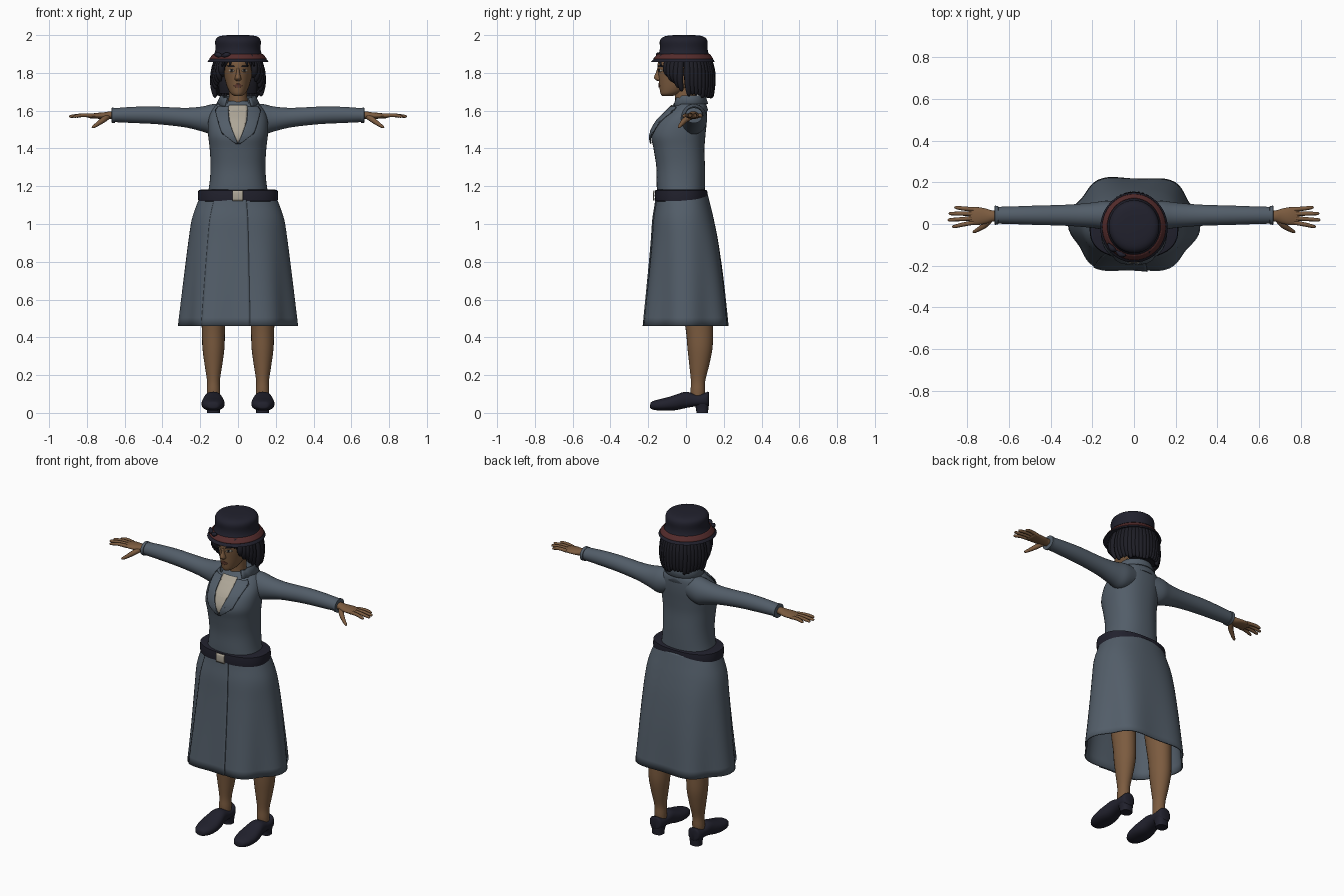
import bpy, bmesh, math, random
from mathutils import Vector

random.seed(4)
if "Cube" in bpy.data.objects:
    bpy.data.objects.remove(bpy.data.objects["Cube"])


def material(name, *rgb):
    m = bpy.data.materials.new(name)
    m.use_nodes = True
    m.diffuse_color = (*rgb, 1)
    m.node_tree.nodes["Principled BSDF"].inputs["Base Color"].default_value = (*rgb, 1)
    return m


WOOL = material("blue grey wool", .085, .11, .14)
NAVY = material("dark navy", .015, .015, .026)
SKIN = material("brown skin", .2, .105, .05)
HAIR = material("black hair", .012, .012, .018)
RED = material("dull red", .09, .025, .025)
CREAM = material("cream", .42, .38, .31)
LIP = material("lip brown", .12, .045, .03)


def make(name, mat, strips, closed=True, caps=True, solid=0, angle=50):
    """Skin one or more lists of rings into a single smooth object."""
    bm = bmesh.new()
    for rings in strips:
        vs = [[bm.verts.new(p) for p in r] for r in rings]
        n = len(vs[0])
        for a, b in zip(vs, vs[1:]):
            for i in range(n if closed else n - 1):
                j = (i + 1) % n
                bm.faces.new((a[i], a[j], b[j], b[i]))
        if closed and caps:
            bm.faces.new(vs[0])
            bm.faces.new(vs[-1])
    bmesh.ops.recalc_face_normals(bm, faces=bm.faces)
    me = bpy.data.meshes.new(name)
    bm.to_mesh(me)
    bm.free()
    me.materials.append(mat)
    ob = bpy.data.objects.new(name, me)
    bpy.context.collection.objects.link(ob)
    if solid:
        mod = ob.modifiers.new("thickness", "SOLIDIFY")
        mod.thickness, mod.offset = solid, 0
    bpy.ops.object.select_all(action="DESELECT")
    ob.select_set(True)
    bpy.context.view_layer.objects.active = ob
    bpy.ops.object.shade_smooth_by_angle(angle=math.radians(angle))
    return ob


def smooth(rows, k=4):
    """Spline through rows of numbers."""
    out = []
    for i in range(len(rows) - 1):
        p0, p1, p2, p3 = rows[max(i - 1, 0)], rows[i], rows[i + 1], rows[min(i + 2, len(rows) - 1)]
        for s in range(k):
            t = s / k
            out.append([b + t * (c - a) / 2 + t * t * (a - 2.5 * b + 2 * c - d / 2)
                        + t ** 3 * (1.5 * (b - c) + (d - a) / 2)
                        for a, b, c, d in zip(p0, p1, p2, p3)])
    return out + [list(rows[-1])]


AXES = {"z": lambda t, w, h: (w, h, t), "x": lambda t, w, h: (t, w, h), "y": lambda t, w, h: (w, t, h)}


def rings_of(rows, axis="z", shift=0, p=2, n=32, flip=1, wave=None):
    """Rows are (position, half width, low, high) along an axis."""
    out = []
    for t, w, lo, hi in rows:
        ring = []
        for i in range(n):
            a = math.tau * i / n
            c, s = math.cos(a), math.sin(a)
            k = 1 + (wave(t, a) if wave else 0)
            u = math.copysign(abs(c) ** (2 / p), c) * w * k
            v = math.copysign(abs(s) ** (2 / p), s) * (hi - lo) / 2 * k
            ring.append(AXES[axis](t * flip, shift + u, (lo + hi) / 2 + v))
        out.append(ring)
    return out


def loft(name, mat, rows, k=4, caps=True, solid=0, angle=50, **kw):
    return make(name, mat, [rings_of(smooth(rows, k), **kw)], caps=caps, solid=solid, angle=angle)


def tube(points, n=8, k=3):
    """Rings of a tapered tube; points are (x, y, z, radius)."""
    rows = smooth(points, k)
    out = []
    for i, (x, y, z, r) in enumerate(rows):
        d = Vector(rows[min(i + 1, len(rows) - 1)][:3]) - Vector(rows[max(i - 1, 0)][:3])
        u = d.orthogonal().normalized() if abs(d.z) < .001 else d.cross(Vector((.3, 1, .1))).normalized()
        v = d.cross(u).normalized()
        out.append([Vector((x, y, z)) + r * (u * math.cos(math.tau * j / n) + v * math.sin(math.tau * j / n))
                    for j in range(n)])
    return out


def front_y(rows, p, x, z):
    """Depth of the front of a loft at x and z."""
    rows = smooth(rows, 4)
    for a, b in zip(rows, rows[1:]):
        if a[0] <= z <= b[0]:
            f = (z - a[0]) / (b[0] - a[0])
            w, lo, hi = (a[i] + f * (b[i] - a[i]) for i in (1, 2, 3))
            return (lo + hi) / 2 - (hi - lo) / 2 * max(0, 1 - abs(x / w) ** p) ** (1 / p)
    return 0


def plate(name, mat, outline, rows, p=2, off=.003, cols=8, k=5, solid=.003):
    """Thin patch laid on the front of a loft; outline is (z, x0, x1)."""
    grid = []
    for a, b in zip(outline, outline[1:]):
        for s in range(k + 1):
            z, x0, x1 = (q + s / k * (r - q) for q, r in zip(a, b))
            xs = [x0 + (x1 - x0) * i / cols for i in range(cols + 1)]
            grid.append([(x, front_y(rows, p, x, z) - off, z) for x in xs])
    make(name, mat, [grid], closed=False, solid=solid)


# Skirt with a wavy hem and a front overlap
skirt = [(.46, .3, -.225, .225), (.7, .277, -.2, .2), (.9, .256, -.18, .17),
         (1.02, .24, -.17, .145), (1.1, .215, -.157, .125), (1.16, .19, -.15, .11)]


def folds(z, a):
    return .05 * max(0, (1.1 - z) / .64) * math.cos(6 * a + .3)


loft("skirt", WOOL, skirt, caps=False, solid=.008, n=72, p=2.3, wave=folds)
overlap = []
for ring in rings_of(smooth(skirt), n=144, p=2.3, wave=folds):
    overlap.append([(x, y - .007, z) for x, y, z in ring[94:113]])
make("skirt_overlap", WOOL, [overlap], closed=False, solid=.006)

# Belt and buckle
belt = [(1.118, .195, -.15, .098), (1.122, .21, -.163, .112), (1.15, .213, -.166, .115),
        (1.178, .21, -.163, .112), (1.182, .195, -.15, .098)]
loft("belt", NAVY, belt, k=1, n=48, p=2.4)
plate("buckle", CREAM, [(1.123, -.03, .026), (1.177, -.03, .026)], belt, 2.4, .006, solid=.006)

# Jacket body
torso = [(1.12, .17, -.15, .098), (1.2, .153, -.155, .1), (1.3, .145, -.157, .1),
         (1.4, .15, -.172, .098), (1.47, .158, -.184, .103), (1.54, .158, -.155, .11),
         (1.59, .145, -.108, .112), (1.625, .12, -.075, .11), (1.65, .085, -.055, .1)]
loft("jacket_body", WOOL, torso, n=48, p=2.3)
plate("shirt_front", CREAM, [(1.43, -.003, .003), (1.53, -.042, .042), (1.6, -.05, .05), (1.628, -.048, .048)],
      torso, 2.3, .005)

# Lapels and stand collar
for s, side in ((1, "left"), (-1, "right")):
    plate(side + "_lapel", WOOL, [(1.425, 0, s * .012), (1.48, s * .024, s * .085), (1.54, s * .046, s * .105),
                                  (1.6, s * .052, s * .12), (1.62, s * .05, s * .105)], torso, 2.3, .009, solid=.007)
collar = []
for z, w, d in ((1.6, .112, .1), (1.64, .092, .086), (1.675, .083, .078), (1.678, .092, .086), (1.635, .112, .1)):
    arc = [math.radians(-52 + 284 * i / 32) for i in range(33)]
    collar.append([(w * math.cos(a), .015 + d * math.sin(a), z - .012 * (math.sin(a) < -.5)) for a in arc])
make("collar", WOOL, [collar], closed=False, solid=.006)

# Sleeves, cuffs and hands
sleeve = [(.06, .06, 1.5, 1.635), (.13, .07, 1.475, 1.635), (.19, .062, 1.49, 1.622), (.27, .054, 1.51, 1.615),
          (.36, .049, 1.522, 1.618), (.45, .047, 1.53, 1.622), (.56, .043, 1.535, 1.62), (.665, .04, 1.54, 1.612)]
cuff = [(.65, .036, 1.545, 1.607), (.652, .045, 1.535, 1.615), (.668, .046, 1.534, 1.616), (.67, .034, 1.546, 1.604)]
palm = [(.64, .026, 1.555, 1.597), (.68, .027, 1.556, 1.596), (.71, .036, 1.555, 1.591),
        (.75, .043, 1.558, 1.588), (.785, .041, 1.56, 1.582), (.795, .034, 1.565, 1.578)]
for s, side in ((1, "left"), (-1, "right")):
    loft(side + "_sleeve", WOOL, sleeve, axis="x", shift=.042, flip=s)
    loft(side + "_cuff", WOOL, cuff, k=1, axis="x", shift=.042, flip=s)
    loft(side + "_palm", SKIN, palm, axis="x", shift=.038, flip=s, n=20)
    fingers = []
    for y0, y1, tip in ((.007, -.012, .872), (.028, .02, .893), (.049, .05, .888), (.07, .079, .862)):
        fingers.append(tube([(s * .77, y0, 1.573, .011), (s * .82, (y0 + y1) / 2, 1.576, .01),
                             (s * (tip - .01), y1, 1.57, .008), (s * tip, y1, 1.568, .003)]))
    fingers.append(tube([(s * .69, .025, 1.568, .016), (s * .715, -.005, 1.55, .015), (s * .745, -.025, 1.528, .011),
                         (s * .765, -.036, 1.515, .008), (s * .773, -.04, 1.51, .003)]))
    make(side + "_fingers", SKIN, fingers)

# Legs, shoes and heels
leg = [(.04, .03, .035, .09), (.11, .035, .025, .1), (.17, .034, .026, .102), (.25, .046, .018, .122),
       (.34, .058, .008, .14), (.43, .061, 0, .143), (.55, .066, -.02, .14), (.8, .075, -.06, .12)]
shoe = [(-.19, .012, .028, .042), (-.183, .032, .02, .058), (-.15, .052, .013, .07), (-.1, .061, .012, .082),
        (-.05, .057, .015, .098), (.0, .047, .026, .112), (.05, .044, .034, .1),
        (.09, .044, .034, .103), (.115, .036, .034, .112), (.122, .015, .04, .108)]
heel = [(0, .034, .055, .117), (.02, .034, .053, .118), (.05, .04, .045, .12)]
for s, side in ((1, "left"), (-1, "right")):
    loft(side + "_leg", SKIN, leg, shift=s * .13, n=24)
    loft(side + "_shoe", NAVY, shoe, axis="y", shift=s * .132, n=24, p=2.4)
    loft(side + "_heel", NAVY, heel, shift=s * .13, n=20, p=2.6)

# Neck, head and face
head = [(1.678, .018, -.125, -.07), (1.69, .038, -.135, -.03), (1.72, .055, -.14, .03), (1.76, .068, -.144, .08),
        (1.81, .077, -.148, .1), (1.86, .079, -.148, .1), (1.91, .07, -.12, .08)]
loft("neck", SKIN, [(1.58, .056, -.06, .06), (1.64, .05, -.058, .05), (1.72, .048, -.06, .05)])
loft("head", SKIN, head, n=40)
loft("nose", SKIN, [(1.757, .008, -.15, -.13), (1.764, .017, -.162, -.12), (1.775, .016, -.17, -.12),
                    (1.8, .01, -.16, -.12), (1.83, .008, -.15, -.12)], n=16)
plate("lips", LIP, [(1.723, -.01, .01), (1.732, -.024, .024), (1.743, -.008, .008)], head)
for s, side in ((1, "left"), (-1, "right")):
    plate(side + "_eye", CREAM, [(1.806, s * .026, s * .04), (1.812, s * .019, s * .05),
                                 (1.819, s * .027, s * .042)], head)
    plate(side + "_iris", HAIR, [(1.807, s * .03, s * .038), (1.82, s * .03, s * .038)], head, off=.005)
    plate(side + "_brow", HAIR, [(1.831, s * .017, s * .05), (1.838, s * .022, s * .057)], head)
    make(side + "_ear", SKIN, [tube([(s * .085, .004, 1.77, .006), (s * .1, 0, 1.79, .014),
                                     (s * .105, .005, 1.82, .018), (s * .1, .005, 1.84, .008)])])

# Bobbed hair made of a core and hanging locks
loft("hair_core", HAIR, [(1.69, .1, .03, .12), (1.74, .108, .02, .135), (1.8, .11, .02, .135), (1.88, .1, 0, .12)])
locks = []
for i in range(33):
    a = math.radians(42 + 276 * i / 32)
    side = min(a, math.tau - a)
    if 1.42 < side < 1.62:
        continue
    f = min(1, max(0, (side - .73) / .95))
    low = 1.78 - .105 * f + random.uniform(-.012, .012)
    x, y, top = .128 * math.sin(a), -.134 * math.cos(a), 1.885
    locks.append(tube([(x * .8, y * .85, top, .018), (x * .97, y, (top * 2 + low) / 3, .02),
                       (x * 1.02, y * 1.04, (top + low * 2) / 3, .018),
                       (x * .96, y * .98 + .006, low + .012, .012), (x * .92, y * .95 + .008, low, .003)]))
for x in (-.075, -.06, -.04, .045, .062, .077):
    locks.append(tube([(x * .9, -.125, 1.89, .012), (x, -.138, 1.865, .01), (x * 1.12, -.13, 1.835, .003)], k=2))
make("hair_locks", HAIR, locks)

# Cloche hat with band and bow
hat = [(1.885, .1, -.12, .1), (1.858, .157, -.18, .148), (1.866, .157, -.179, .148), (1.88, .143, -.163, .136),
       (1.9, .126, -.146, .121), (1.93, .119, -.138, .114), (1.965, .121, -.139, .114),
       (1.985, .113, -.128, .104), (1.996, .09, -.103, .08), (2, .05, -.06, .04)]
loft("hat", NAVY, hat, k=3, n=48, angle=60)
loft("hat_band", RED, [(1.873, .151, -.172, .143), (1.886, .141, -.161, .134), (1.9, .129, -.149, .124)],
     k=2, n=48, caps=False, solid=.004)
bow = [tube([(-.085, -.128, 1.888, .006), (-.085 + dx / 2, -.135 + dy / 2, 1.895, .014),
             (-.085 + dx, -.128 + dy, 1.9, .004)]) for dx, dy in ((.045, -.022), (-.04, .035))]
make("hat_bow", NAVY, bow)
